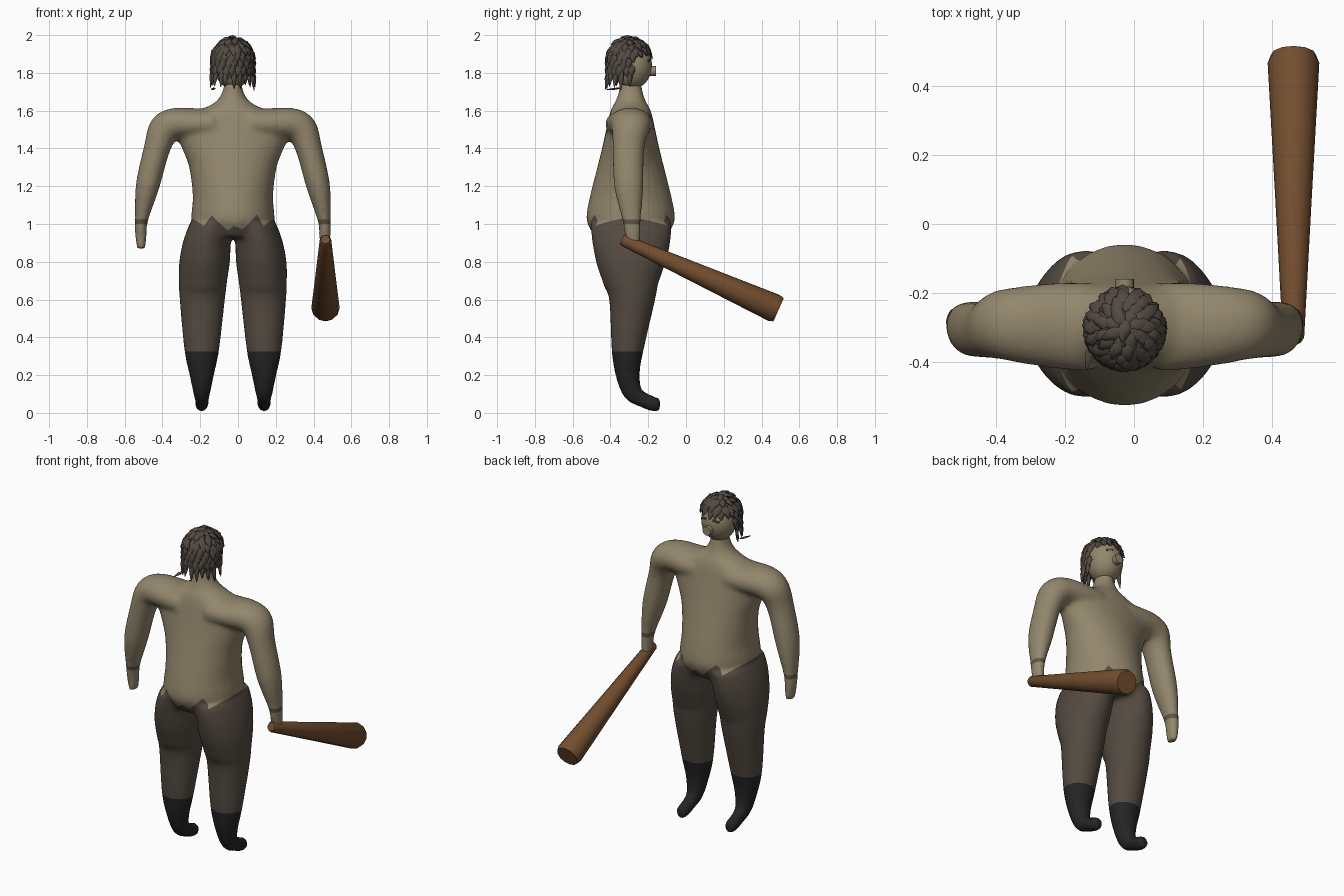
import bpy, bmesh, math, random
from mathutils import Vector, Matrix

if "Cube" in bpy.data.objects:
    bpy.data.objects.remove(bpy.data.objects["Cube"])

random.seed(4)
CX = -0.027  # body centre line


def mat(name, r, g, b):
    m = bpy.data.materials.new(name)
    m.diffuse_color = (r, g, b, 1)
    m.use_nodes = True
    m.node_tree.nodes["Principled BSDF"].inputs["Base Color"].default_value = m.diffuse_color
    return m


SKIN = mat("skin", 0.29, 0.24, 0.15)
PANTS = mat("dark_trousers", 0.088, 0.07, 0.053)
SOCK = mat("black_sock", 0.018, 0.018, 0.019)
BAND = mat("wrist_band", 0.11, 0.088, 0.06)
HAIR = mat("hair_brown", 0.085, 0.068, 0.055)
WOOD = mat("wood", 0.17, 0.075, 0.028)


def make(name, bm, mats, angle=40):
    bmesh.ops.recalc_face_normals(bm, faces=bm.faces[:])
    me = bpy.data.meshes.new(name)
    bm.to_mesh(me)
    bm.free()
    ob = bpy.data.objects.new(name, me)
    bpy.context.collection.objects.link(ob)
    for m in mats:
        me.materials.append(m)
    bpy.ops.object.select_all(action='DESELECT')
    ob.select_set(True)
    bpy.context.view_layer.objects.active = ob
    bpy.ops.object.shade_smooth_by_angle(angle=math.radians(angle))
    return ob


def spline(pts, n=5):
    """Catmull-Rom through rows of numbers."""
    out = []
    for i in range(len(pts) - 1):
        p = [pts[max(0, min(len(pts) - 1, i + k))] for k in (-1, 0, 1, 2)]
        for s in range(n):
            t = s / n
            out.append([0.5 * (2 * b + (c - a) * t + (2 * a - 5 * b + 4 * c - d) * t * t
                               + (3 * b - a - 3 * c + d) * t ** 3) for a, b, c, d in zip(*p)])
    return out + [list(pts[-1])]


def loft(bm, rows, ref, seg=28):
    """Elliptical tube; rows are x, y, z, radius along ref, other radius."""
    rows = spline(rows)
    rings = []
    for i, r in enumerate(rows):
        a, b = rows[max(0, i - 1)], rows[min(len(rows) - 1, i + 1)]
        tangent = (Vector(b[:3]) - Vector(a[:3])).normalized()
        other = tangent.cross(ref).normalized()
        rings.append([bm.verts.new(Vector(r[:3]) + ref * r[3] * math.cos(2 * math.pi * k / seg)
                                   + other * r[4] * math.sin(2 * math.pi * k / seg)) for k in range(seg)])
    for p, q in zip(rings, rings[1:]):
        for k in range(seg):
            bm.faces.new((p[k], p[(k + 1) % seg], q[(k + 1) % seg], q[k]))
    bm.faces.new(rings[0][::-1])
    bm.faces.new(rings[-1])


# ---- body: torso, arms and legs fused into one smooth skin
X, Y = Vector((1, 0, 0)), Vector((0, 1, 0))
torso = [(0.93, 0.16, 0.19), (1.0, 0.215, 0.228), (1.05, 0.22, 0.234), (1.15, 0.213, 0.215),
         (1.3, 0.232, 0.177), (1.4, 0.27, 0.152), (1.5, 0.31, 0.13), (1.57, 0.27, 0.115),
         (1.615, 0.15, 0.1), (1.65, 0.088, 0.08), (1.7, 0.056, 0.064), (1.76, 0.045, 0.055)]
arm = [(0.1, -0.3, 1.53, 0.13, 0.08), (0.2, -0.295, 1.53, 0.125, 0.083), (0.3, -0.293, 1.53, 0.112, 0.085),
       (0.362, -0.292, 1.50, 0.1, 0.085), (0.402, -0.305, 1.4, 0.084, 0.07), (0.452, -0.303, 1.2, 0.078, 0.063),
       (0.484, -0.288, 1.02, 0.05, 0.035), (0.487, -0.282, 0.94, 0.042, 0.031), (0.485, -0.28, 0.87, 0.034, 0.022)]
leg = [(0.11, -0.29, 1.0, 0.12, 0.215), (0.137, -0.29, 0.91, 0.126, 0.208), (0.15, -0.292, 0.8, 0.134, 0.185),
       (0.158, -0.29, 0.7, 0.128, 0.152), (0.162, -0.286, 0.6, 0.12, 0.122), (0.165, -0.31, 0.33, 0.092, 0.084),
       (0.165, -0.308, 0.2, 0.065, 0.064), (0.165, -0.283, 0.11, 0.046, 0.052),
       (0.165, -0.235, 0.073, 0.037, 0.042), (0.165, -0.175, 0.048, 0.036, 0.04), (0.165, -0.137, 0.042, 0.03, 0.034)]
bm = bmesh.new()
loft(bm, [(CX, -0.293, z, w, d) for z, w, d in torso], X)
for s in (-1, 1):
    loft(bm, [(CX + s * r[0], *r[1:]) for r in arm], Y)
    loft(bm, [(CX + s * r[0], *r[1:]) for r in leg], X)
body = make("body", bm, [SKIN, PANTS, SOCK, BAND])
rem = body.modifiers.new("fuse", 'REMESH')
rem.mode, rem.voxel_size = 'VOXEL', 0.013
smo = body.modifiers.new("blend", 'SMOOTH')
smo.factor, smo.iterations = 0.5, 8
for name in ("fuse", "blend"):
    bpy.ops.object.modifier_apply(modifier=name)

# jagged shirt hem, straight sock tops and wrist bands cut into the surface
HEM = [(-0.25, 1.035), (-0.18, 0.99), (-0.14, 1.045), (-0.055, 0.965), (-0.02, 0.99),
       (0.025, 0.97), (0.1, 1.05), (0.135, 0.99), (0.2, 1.035)]
bm = bmesh.new()
bm.from_mesh(body.data)


def cut(co, no, test):
    faces = [f for f in bm.faces if test(f.calc_center_median())]
    geom = faces + list({e for f in faces for e in f.edges}) + list({v for f in faces for v in f.verts})
    bmesh.ops.bisect_plane(bm, geom=geom, plane_co=co, plane_no=no, dist=1e-5)


def is_arm(c):
    return abs(c.x - CX) > 0.36


def hem(x):
    for (x0, z0), (x1, z1) in zip(HEM, HEM[1:]):
        if x0 <= x <= x1:
            return z0 + (z1 - z0) * (x - x0) / (x1 - x0)
    return 1.035


for x, z in HEM:
    cut((x, 0, 0), X, lambda c: 0.9 < c.z < 1.1)
for (x0, z0), (x1, z1) in zip(HEM, HEM[1:]):
    cut((x0, 0, z0), (z0 - z1, 0, x1 - x0), lambda c: x0 < c.x < x1 and 0.9 < c.z < 1.1)
cut((0, 0, 1.035), (0, 0, 1), lambda c: not is_arm(c) and not HEM[0][0] < c.x < HEM[-1][0])
cut((0, 0, 0.325), (0, 0, 1), lambda c: True)
for z in (1.0, 1.025):
    cut((0, 0, z), (0, 0, 1), is_arm)
for f in bm.faces:
    c = f.calc_center_median()
    if is_arm(c):
        f.material_index = 3 if 1.0 < c.z < 1.025 else 0
    else:
        f.material_index = 2 if c.z < 0.325 else 1 if c.z < hem(c.x) else 0
    f.smooth = True
bm.to_mesh(body.data)
bm.free()

# ---- head, with the scalp in hair colour
bm = bmesh.new()
bmesh.ops.create_uvsphere(bm, u_segments=24, v_segments=16, radius=1,
                          matrix=Matrix.Translation((CX, -0.285, 1.84)) @ Matrix.Diagonal((0.1, 0.105, 0.125, 1)))
for f in bm.faces:
    c = f.calc_center_median()
    f.material_index = 1 if c.z > 1.9 or (c.y < -0.32 and c.z > 1.77) else 0
make("head", bm, [SKIN, HAIR])

# ---- blunt round nose
bm = bmesh.new()
bmesh.ops.create_cone(bm, cap_ends=True, segments=16, radius1=0.027, radius2=0.027, depth=0.06,
                      matrix=Matrix.Translation((CX, -0.19, 1.81)) @ Matrix.Rotation(math.pi / 2, 4, 'X'))
make("nose", bm, [SKIN])

# ---- brows
for s, side in ((-1, "left"), (1, "right")):
    bm = bmesh.new()
    bmesh.ops.create_cube(bm, size=1, matrix=Matrix.Translation((CX + s * 0.04, -0.194, 1.866))
                          @ Matrix.Rotation(-s * 0.4, 4, 'Z') @ Matrix.Rotation(s * 0.25, 4, 'Y')
                          @ Matrix.Diagonal((0.04, 0.009, 0.012, 1)))
    make(side + "_brow", bm, [HAIR])


# ---- hair: overlapping pointed locks laid over the skull
def lock(bm, p, down, out, length, width, thick):
    side = down.cross(out).normalized()
    verts = bmesh.ops.create_icosphere(bm, subdivisions=1, radius=1)["verts"]
    for v in verts:
        x, y, z = v.co
        taper = 1.0 if y < 0 else (1 - y) ** 0.6
        v.co = p + side * x * width * taper + down * y * length + out * z * thick * max(taper, 0.3)


bm = bmesh.new()
rows = [(0.06, 3), (0.25, 8), (0.43, 13), (0.6, 17), (0.76, 20), (0.92, 21), (1.1, 21), (1.3, 21), (1.5, 20)]
for i, (t, n) in enumerate(rows):
    for k in range(n):
        phi = 2 * math.pi * (k + 0.5 * (i % 2) + random.uniform(-0.2, 0.2)) / n
        if math.sin(phi) > 0.25 and t > 0.8:
            continue  # open face
        th = min(t, 1) * math.pi / 2
        drop = max(0, t - 1) * 0.17
        cp, sp = math.cos(phi), math.sin(phi)
        p = Vector((CX + 0.112 * math.sin(th) * cp, -0.302 + 0.117 * math.sin(th) * sp,
                    1.862 + 0.122 * math.cos(th) - drop + random.uniform(-0.008, 0.008)))
        out = Vector((cp * math.sin(th), sp * math.sin(th), math.cos(th) + 0.12)).normalized()
        down = Vector((cp * math.cos(th), sp * math.cos(th), -math.sin(th)))
        down = (down + out * 0.12).normalized()
        last = t > 1.4
        lock(bm, p, down, out, random.uniform(0.045, 0.075) if last else random.uniform(0.032, 0.042),
             0.016 if last else 0.021, 0.012)
# stray lock at the nape
lock(bm, Vector((CX - 0.105, -0.385, 1.715)), Vector((-0.15, -0.95, -0.1)).normalized(),
     Vector((0, -0.1, 1)), 0.05, 0.012, 0.006)
make("hair", bm, [HAIR], 50)

# ---- wooden club held in the right hand
a, b = Vector((0.463, -0.34, 0.918)), Vector((0.463, 0.49, 0.545))
axis = (b - a).normalized()
up = axis.cross(X)
bm = bmesh.new()
rings = []
L = (b - a).length
for d, r in ((0, 0.024), (0.012, 0.031), (L * 0.5, 0.053), (L - 0.025, 0.075), (L, 0.066)):
    rings.append([bm.verts.new(a + axis * d + (X * math.cos(k * math.pi / 6) + up * math.sin(k * math.pi / 6)) * r)
                  for k in range(12)])
for p, q in zip(rings, rings[1:]):
    for k in range(12):
        bm.faces.new((p[k], p[(k + 1) % 12], q[(k + 1) % 12], q[k]))
bm.faces.new(rings[0])
bm.faces.new(rings[-1])
make("club", bm, [WOOD], 35)
